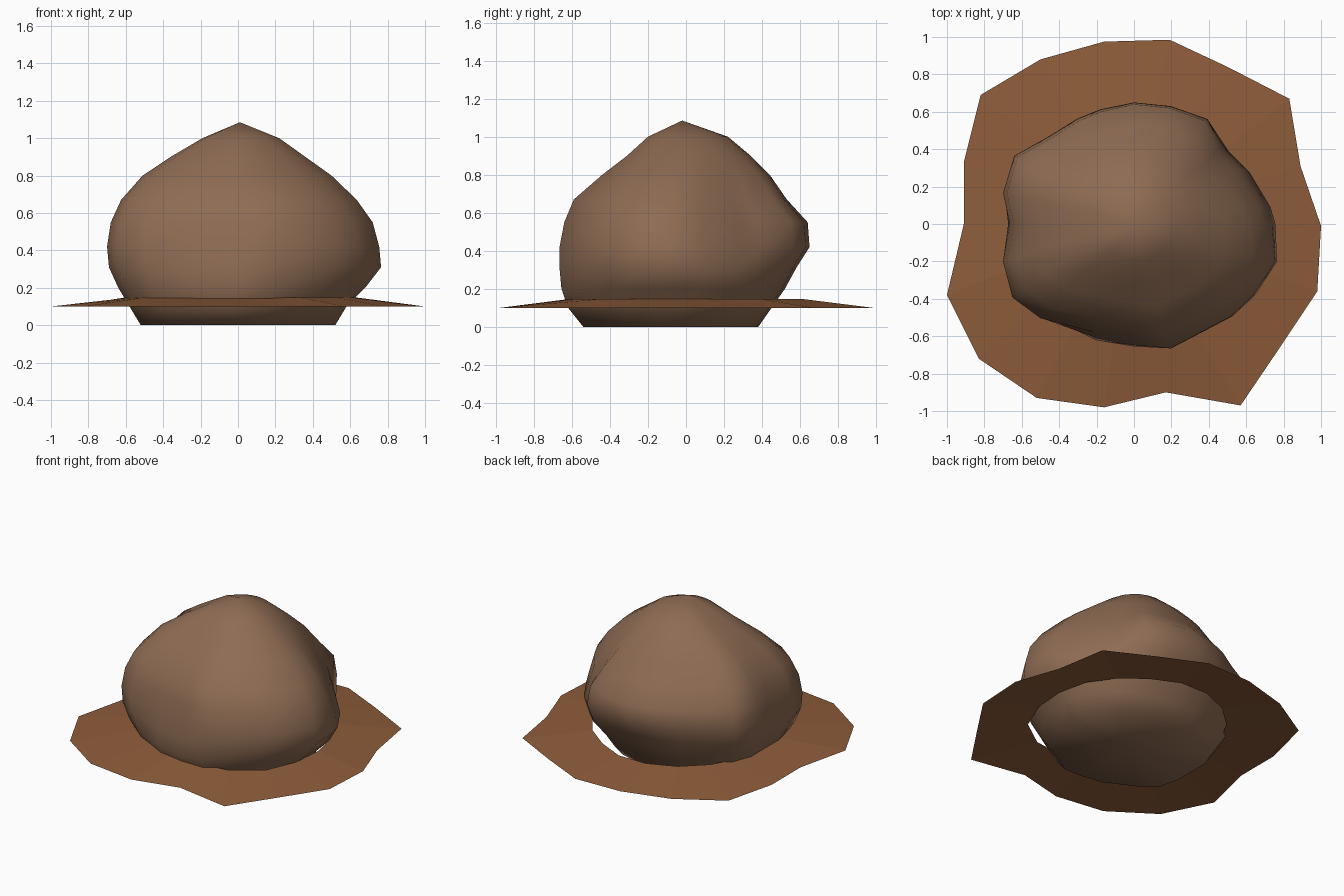
import bpy
import bmesh
import math

cube = bpy.data.objects.get("Cube")
if cube:
    bpy.data.objects.remove(cube, do_unlink=True)


def make_material(name, colour):
    mat = bpy.data.materials.new(name)
    mat.use_nodes = True
    mat.diffuse_color = (*colour, 1)
    mat.node_tree.nodes["Principled BSDF"].inputs["Base Color"].default_value = (*colour, 1)
    return mat


def bridge_rings(bm, lower, upper):
    """Join two closed loops of vertices with quads."""
    count = len(lower)
    for i in range(count):
        j = (i + 1) % count
        bm.faces.new((lower[i], lower[j], upper[j], upper[i]))


def close_with_fan(bm, ring, centre):
    tip = bm.verts.new(centre)
    for i, vert in enumerate(ring):
        bm.faces.new((vert, ring[(i + 1) % len(ring)], tip))


def finish(bm, name, material, smooth):
    bmesh.ops.recalc_face_normals(bm, faces=bm.faces[:])
    mesh = bpy.data.meshes.new(name)
    for face in bm.faces:
        face.smooth = smooth
    bm.to_mesh(mesh)
    bm.free()
    mesh.materials.append(material)
    obj = bpy.data.objects.new(name, mesh)
    bpy.context.collection.objects.link(obj)
    return obj


stone = make_material("brown stone", (0.27, 0.148, 0.086))
soil = make_material("reddish soil", (0.27, 0.108, 0.043))

# Boulder: an irregular plan outline, stretched to a new extent at each height
plan = [(.75, 0), (.7, .1), (.57, .29), (.47, .4), (.4, .57), (.2, .64), (0, .66),
        (-.18, .62), (-.3, .57), (-.46, .47), (-.64, .37), (-.7, .17), (-.66, 0),
        (-.7, -.2), (-.65, -.39), (-.5, -.5), (-.2, -.57), (0, -.62), (.2, -.66),
        (.53, -.49), (.65, -.38), (.77, -.2)]
left_max = max(x for x, y in plan)
right_max = -min(x for x, y in plan)
back_max = max(y for x, y in plan)
front_max = -min(y for x, y in plan)

# height, then reach to -x, +x, -y and +y
levels = [(0, .52, .52, .54, .38), (.1, .58, .58, .62, .45), (.2, .64, .68, .655, .52),
          (.31, .69, .765, .665, .58), (.42, .7, .755, .665, .65),
          (.55, .68, .72, .64, .64), (.67, .625, .635, .59, .53),
          (.8, .51, .5, .44, .44), (.9, .36, .36, .31, .34), (1, .19, .22, .2, .22)]

bm = bmesh.new()
rings = []
for z, to_right, to_left, to_front, to_back in levels:
    # dents in the outline fill out to an oval near the ground and the peak
    fullness = min(1, max(0, (0.45 - z) / 0.25, (z - 0.7) / 0.25))
    ring = []
    for x, y in plan:
        u = x / (left_max if x > 0 else right_max)
        v = y / (back_max if y > 0 else front_max)
        swell = 1 + fullness * max(0, 1 / math.hypot(u, v) - 1)
        px = u * swell * (to_left if x > 0 else to_right)
        py = v * swell * (to_back if y > 0 else to_front)
        ring.append(bm.verts.new((px, py, z)))
    rings.append(ring)
for lower, upper in zip(rings, rings[1:]):
    bridge_rings(bm, lower, upper)
close_with_fan(bm, rings[0], (0, -.05, 0))
close_with_fan(bm, rings[-1], (.01, -.02, 1.085))
finish(bm, "boulder", stone, True)

# Soil collar: a thin sheet sloping from the boulder down to a ragged rim
rim = [(1, -.01), (.89, .31), (.83, .67), (.5, .84), (.19, .985), (-.16, .975),
       (-.5, .88), (-.82, .69), (-.91, .33), (-.91, 0), (-1, -.38), (-.83, -.72),
       (-.52, -.93), (-.16, -.98), (.17, -.9), (.57, -.97), (.78, -.66), (.98, -.36)]
hole_radii = [.64, .63, .61, .6, .62, .62, .61, .6, .6, .61, .62, .66, .61, .6, .62,
              .67, .69, .66]
bm = bmesh.new()
outer, inner = [], []
for i, ((x, y), radius) in enumerate(zip(rim, hole_radii)):
    outer.append(bm.verts.new((x, y, .1)))
    angle = math.tau * i / len(rim)
    inner.append(bm.verts.new((radius * math.cos(angle), radius * math.sin(angle), .147)))
bridge_rings(bm, outer, inner)
finish(bm, "soil_collar", soil, False)
